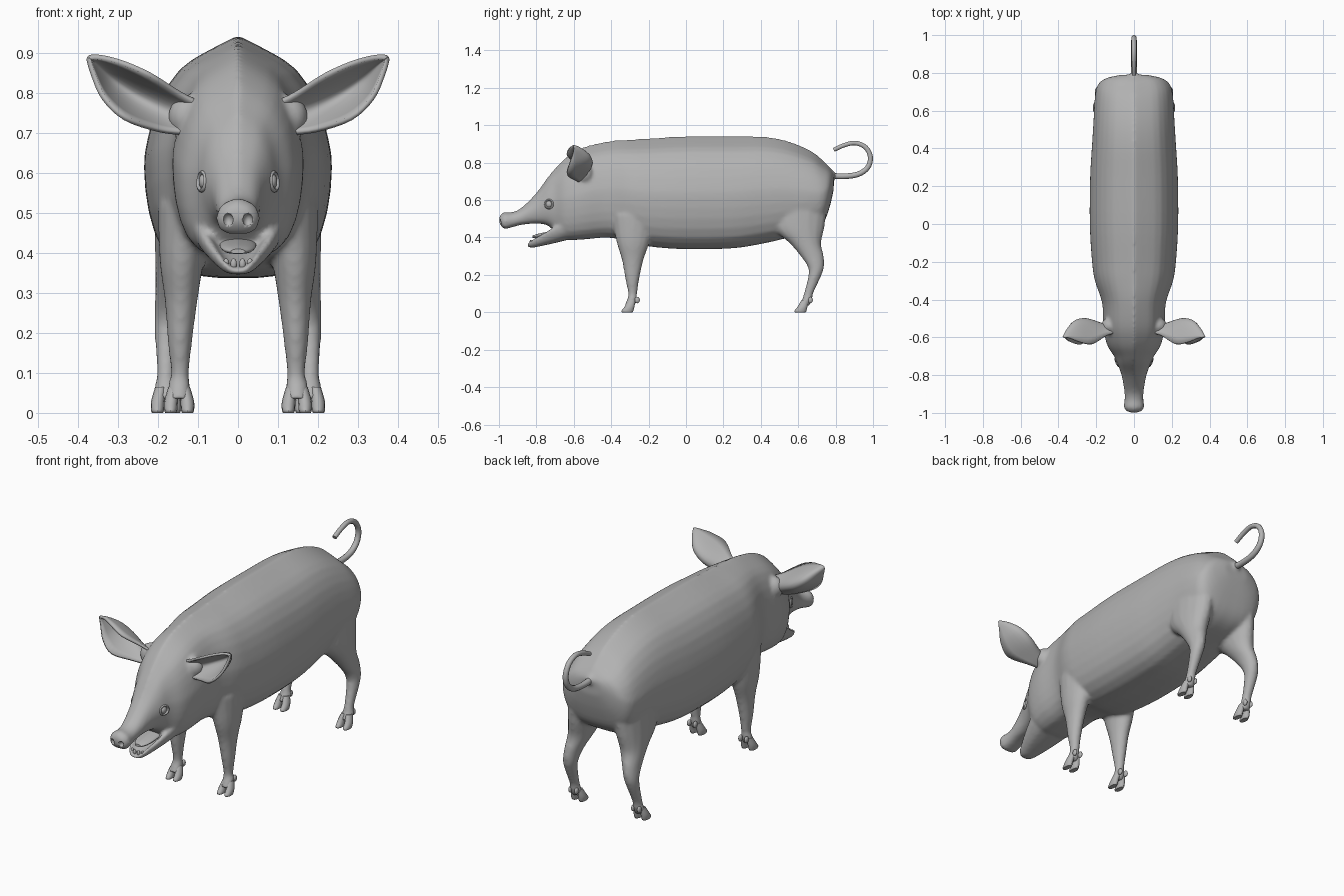
import bpy, bmesh, math
from mathutils import Vector, Matrix

cube = bpy.data.objects.get("Cube")
if cube:
    bpy.data.objects.remove(cube, do_unlink=True)

grey = bpy.data.materials.new("plain_grey")
grey.use_nodes = True
grey.diffuse_color = (0.45, 0.45, 0.45, 1)
grey.node_tree.nodes["Principled BSDF"].inputs["Base Color"].default_value = (0.45, 0.45, 0.45, 1)


def spline(rows, steps=4):
    """Smoothly interpolate rows of numbers."""
    rows = [Vector(r) for r in rows]
    padded = [rows[0]] + rows + [rows[-1]]
    out = []
    for a, b, c, d in zip(padded, padded[1:], padded[2:], padded[3:]):
        for i in range(steps):
            t = i / steps
            out.append(b + (c - a) * (t / 2) + (a * 2 - b * 5 + c * 4 - d) * (t * t / 2)
                       + (b * 3 - a - c * 3 + d) * (t ** 3 / 2))
    return out + [rows[-1]]


def loft(bm, rings, closed=True):
    """Skin a list of point rings; closed rings get end caps."""
    loops = [[bm.verts.new(p) for p in ring] for ring in rings]
    n = len(loops[0])
    for a, b in zip(loops, loops[1:]):
        for i in range(n if closed else n - 1):
            j = (i + 1) % n
            bm.faces.new((a[i], a[j], b[j], b[i]))
    if closed:
        bm.faces.new(loops[0])
        bm.faces.new(loops[-1])


def profile_loft(bm, rows, half):
    """Rows are y, bottom, top, half width; half is a right-hand outline."""
    half = spline(half, 2)
    outline = half + [Vector((-p[0], p[1])) for p in half[-2:0:-1]]
    loft(bm, [[(u * w, y, lo + v * (hi - lo)) for u, v in outline]
              for y, lo, hi, w in spline(rows)])


def limb(bm, rows, sides=16):
    """Rows are x, y, z, x radius, y radius."""
    turns = [math.tau * i / sides for i in range(sides)]
    loft(bm, [[(x + rx * math.cos(a), y + ry * math.sin(a), z) for a in turns]
              for x, y, z, rx, ry in spline(rows)])


def ball(bm, centre, size):
    bmesh.ops.create_uvsphere(bm, u_segments=20, v_segments=12, radius=1,
                              matrix=Matrix.Translation(centre) @ Matrix.Diagonal((*size, 1)))


def finish(name, bm):
    bmesh.ops.recalc_face_normals(bm, faces=bm.faces)
    mesh = bpy.data.meshes.new(name)
    bm.to_mesh(mesh)
    bm.free()
    mesh.materials.append(grey)
    ob = bpy.data.objects.new(name, mesh)
    bpy.context.collection.objects.link(ob)
    bpy.ops.object.select_all(action='DESELECT')
    ob.select_set(True)
    bpy.context.view_layer.objects.active = ob
    bpy.ops.object.shade_smooth_by_angle(angle=math.radians(50))
    return ob


# Torso, skull and upper snout
trunk = [(-.998, .475, .515, .03), (-.972, .447, .537, .054), (-.93, .455, .537, .05),
         (-.88, .468, .56, .052), (-.8, .475, .64, .066), (-.74, .465, .722, .088),
         (-.7, .43, .77, .105), (-.64, .39, .83, .142), (-.55, .39, .882, .162),
         (-.42, .4, .914, .168), (-.3, .38, .924, .207), (-.2, .353, .93, .222),
         (0, .338, .942, .234), (.25, .343, .942, .232), (.42, .37, .939, .222),
         (.55, .4, .914, .214), (.67, .43, .862, .207), (.735, .48, .81, .192),
         (.77, .57, .775, .152), (.79, .66, .745, .07)]
trunk_outline = [(0, 1), (.33, .935), (.62, .86), (.85, .72), (.97, .56), (1, .45),
                 (.95, .27), (.78, .1), (.45, .01), (0, 0)]
bm = bmesh.new()
profile_loft(bm, trunk, trunk_outline)

# Lower jaw with a hollow top
jaw = [(-.848, .35, .37, .032), (-.82, .345, .393, .05), (-.77, .355, .42, .072),
       (-.71, .368, .455, .095), (-.64, .385, .49, .115), (-.57, .4, .52, .11)]
jaw_outline = [(0, .5), (.5, .55), (.8, .95), (1, .92), (.92, .45), (.6, .08), (0, 0)]
profile_loft(bm, jaw, jaw_outline)

# Legs
front_leg = [(.125, -.28, .52, .075, .12), (.14, -.283, .38, .056, .09),
             (.142, -.285, .28, .041, .058), (.145, -.287, .18, .031, .038),
             (.145, -.285, .1, .023, .024), (.147, -.288, .07, .028, .027),
             (.147, -.302, .035, .028, .028)]
hind_leg = [(.125, .6, .6, .075, .16), (.137, .6, .46, .07, .142),
            (.15, .638, .37, .057, .085), (.165, .675, .3, .042, .062),
            (.174, .695, .24, .035, .043), (.178, .687, .19, .03, .034),
            (.18, .655, .1, .023, .025), (.18, .648, .07, .028, .027),
            (.18, .632, .035, .028, .028)]
for s in (1, -1):
    for leg in (front_leg, hind_leg):
        limb(bm, [(s * x, y, z, rx, ry) for x, y, z, rx, ry in leg])
    # Ear roots
    ball(bm, (s * .125, -.54, .74), (.05, .045, .055))
# Tail root
ball(bm, (0, .775, .73), (.03, .03, .03))
body = finish("body", bm)

# Nostril hollows
bm = bmesh.new()
for s in (1, -1):
    ball(bm, (s * .025, -.998, .482), (.013, .018, .017))
cutter = finish("nostril_cutter", bm)
cutter.hide_render = True
cutter.display_type = 'WIRE'
cutter.hide_set(True)

# Blend the joined volumes into one skin
skin = body.modifiers.new("skin", 'REMESH')
skin.mode = 'VOXEL'
skin.voxel_size = .009
skin.use_smooth_shade = True
relax = body.modifiers.new("relax", 'SMOOTH')
relax.factor = .5
relax.iterations = 7
cut = body.modifiers.new("nostrils", 'BOOLEAN')
cut.operation = 'DIFFERENCE'
cut.object = cutter

# Ears: cupped sheets, rows are x, y, z, half width, cup depth
ear = [(.11, -.545, .735, .042, .03), (.17, -.53, .752, .052, .06),
       (.25, -.505, .79, .062, .13), (.31, -.515, .83, .05, .11),
       (.35, -.56, .867, .024, .045), (.372, -.6, .887, .003, 0)]
for s, side in ((1, "left"), (-1, "right")):
    bm = bmesh.new()
    loft(bm, [[(s * (x - .5 * w * t), y - d * t * t, z + .87 * w * t)
               for t in [i / 6 - 1 for i in range(13)]]
              for x, y, z, w, d in spline(ear)], closed=False)
    ob = finish(side + "_ear", bm)
    shell = ob.modifiers.new("thickness", 'SOLIDIFY')
    shell.thickness = .012
    shell.offset = 0

    # Eyeball inside a raised lid ring
    bm = bmesh.new()
    eye = Vector((s * .084, -.73, .578))
    ball(bm, eye, (.014, .02, .02))
    out = Vector((s, -.45, .1)).normalized()
    across = out.cross(Vector((0, 0, 1))).normalized()
    up = across.cross(out)
    rings = []
    for i in range(25):
        a = math.tau * i / 24
        radial = across * math.cos(a) + up * math.sin(a)
        rings.append([eye + out * .005 + radial * (.022 + .006 * math.cos(b))
                      + out * .007 * math.sin(b)
                      for b in [math.tau * k / 8 for k in range(8)]])
    loft(bm, rings)
    finish(side + "_eye", bm)

    # Cloven toes and dewclaws
    for name, cx, cy in (("front", .147, -.288), ("hind", .18, .637)):
        bm = bmesh.new()
        for t in (1, -1):
            limb(bm, [(s * cx + t * .013, cy, .065, .014, .02),
                      (s * cx + t * .02, cy - .014, .03, .017, .026),
                      (s * cx + t * .021, cy - .025, .008, .0165, .032),
                      (s * cx + t * .021, cy - .026, 0, .014, .028)], 12)
            ball(bm, (s * cx + t * .017, cy + .027, .065), (.009, .014, .017))
        finish(f"{side}_{name}_hoof", bm)

# Teeth and tongue
bm = bmesh.new()
for x in (-.03, -.011, .011, .03):
    ball(bm, (x, -.835 + abs(x) * .4, .372), (.008, .007, .014))
finish("lower_teeth", bm)
bm = bmesh.new()
profile_loft(bm, [(-.82, .398, .41, .018), (-.79, .398, .42, .036),
                  (-.74, .405, .43, .045), (-.67, .41, .44, .045)], trunk_outline)
finish("tongue", bm)

# Curled tail
tail_path = [(.76, .732), (.84, .727), (.92, .738), (.972, .775), (.986, .83),
             (.96, .882), (.905, .905), (.845, .893), (.79, .868)]
curve = bpy.data.curves.new("tail", 'CURVE')
curve.dimensions = '3D'
curve.bevel_depth = .015
curve.bevel_resolution = 3
curve.use_fill_caps = True
points = spline(tail_path)
line = curve.splines.new('POLY')
line.points.add(len(points) - 1)
for i, (p, (y, z)) in enumerate(zip(line.points, points)):
    p.co = (0, y, z, 1)
    p.radius = 1.1 - .35 * i / len(points)
line.use_smooth = True
curve.materials.append(grey)
bpy.context.collection.objects.link(bpy.data.objects.new("tail", curve))
